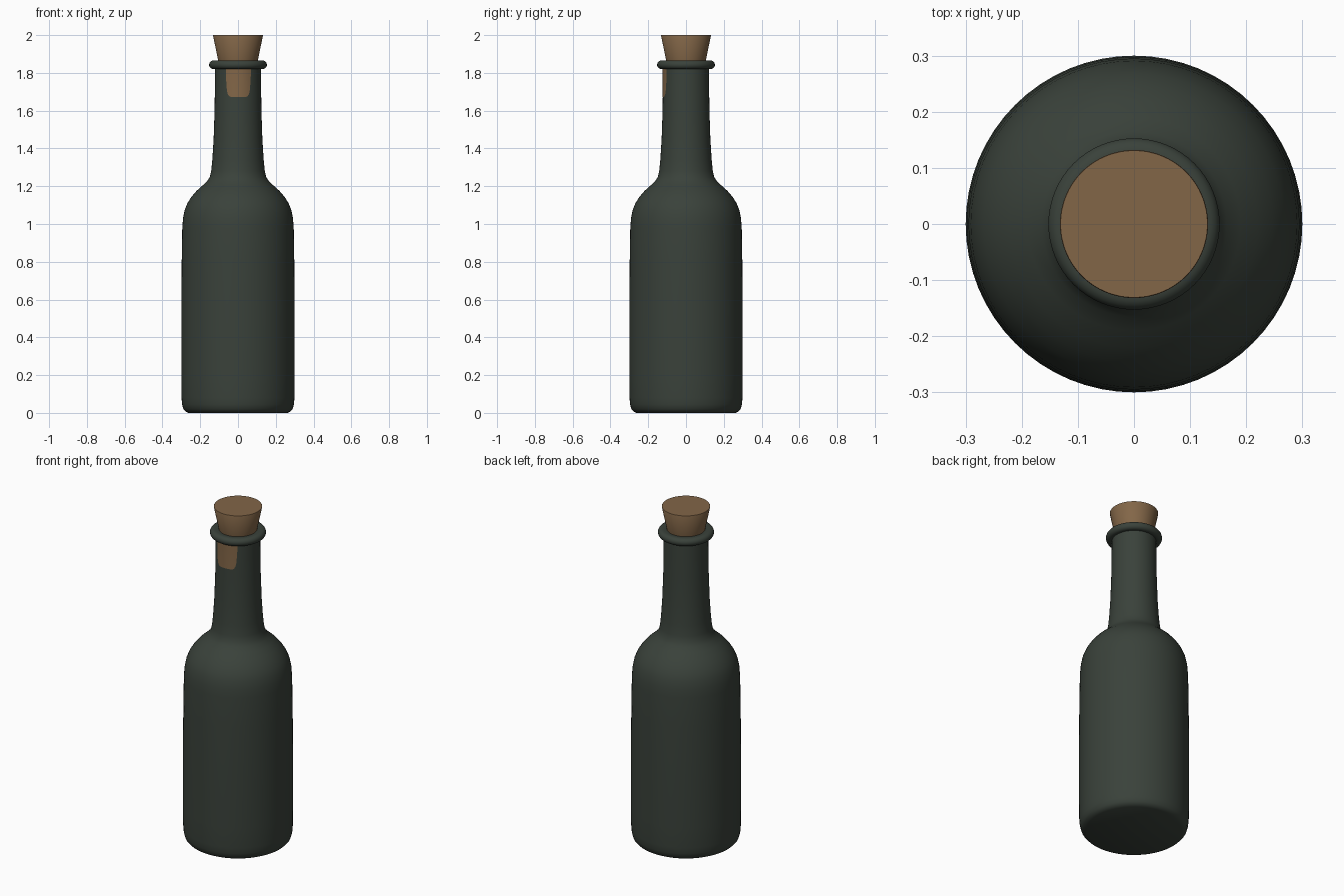
import bpy, bmesh, math

if "Cube" in bpy.data.objects:
    bpy.data.objects.remove(bpy.data.objects["Cube"])


def material(name, rgb):
    m = bpy.data.materials.new(name)
    m.diffuse_color = (*rgb, 1)
    m.use_nodes = True
    m.node_tree.nodes["Principled BSDF"].inputs["Base Color"].default_value = m.diffuse_color
    return m


GLASS = material("dark_green_glass", (0.042, 0.054, 0.043))
CORK = material("cork_brown", (0.225, 0.133, 0.064))


def finish(name, bm, mat, angle):
    bmesh.ops.recalc_face_normals(bm, faces=bm.faces)
    me = bpy.data.meshes.new(name)
    bm.to_mesh(me)
    bm.free()
    me.materials.append(mat)
    ob = bpy.data.objects.new(name, me)
    bpy.context.collection.objects.link(ob)
    bpy.ops.object.select_all(action='DESELECT')
    ob.select_set(True)
    bpy.context.view_layer.objects.active = ob
    bpy.ops.object.shade_smooth_by_angle(angle=math.radians(angle))
    return ob


def lathe(name, profile, mat, angle=40, n=64):
    """Revolve (radius, z) points about z; both ends are capped."""
    bm = bmesh.new()
    rings = [[bm.verts.new((r * math.cos(2 * math.pi * i / n),
                            r * math.sin(2 * math.pi * i / n), z))
              for i in range(n)] for r, z in profile]
    for a, b in zip(rings, rings[1:]):
        for i in range(n):
            j = (i + 1) % n
            bm.faces.new((a[i], a[j], b[j], b[i]))
    bm.faces.new(rings[0])
    bm.faces.new(rings[-1])
    return finish(name, bm, mat, angle)


# Bottle: base, body, shoulder and neck
lathe("bottle", [
    (0.262, 0.0), (0.278, 0.008), (0.289, 0.02), (0.296, 0.045), (0.299, 0.08),
    (0.300, 0.20), (0.300, 0.55), (0.298, 0.80), (0.295, 0.98), (0.291, 1.03),
    (0.282, 1.075), (0.268, 1.11), (0.247, 1.143), (0.220, 1.175),
    (0.190, 1.202), (0.165, 1.225), (0.150, 1.248), (0.142, 1.28),
    (0.136, 1.34), (0.129, 1.45), (0.124, 1.60), (0.122, 1.75), (0.121, 1.84)], GLASS)

# Rounded lip at the mouth
lip = [(0.130 + 0.023 * math.cos(t), 1.843 + 0.023 * math.sin(t))
       for t in (math.radians(-110 + 20 * k) for k in range(11))]
lathe("lip", lip + [(0.122, 1.866), (0.100, 1.862)], GLASS)

# Tapered cork stopper
lathe("cork", [(0.102, 1.84), (0.106, 1.87), (0.132, 1.998), (0.131, 2.0)], CORK)


# Cork-coloured patch on the front of the neck, with rounded lower corners
def neck_radius(z):
    return 0.122 + 0.002 * max(0, (1.75 - z) / 0.15)


bm = bmesh.new()
cols, rows = 12, []
for z, half in ((1.672, 0.040), (1.678, 0.050), (1.69, 0.057), (1.71, 0.061),
                (1.75, 0.064), (1.79, 0.066), (1.822, 0.066)):
    r = neck_radius(z) + 0.0015
    row = []
    for i in range(cols + 1):
        x = 0.002 + half * (2 * i / cols - 1)
        row.append(bm.verts.new((x, -math.sqrt(r * r - x * x), z)))
    rows.append(row)
for a, b in zip(rows, rows[1:]):
    for i in range(cols):
        bm.faces.new((a[i], a[i + 1], b[i + 1], b[i]))
patch = finish("neck_patch", bm, CORK, 60)
if patch.data.polygons[0].normal.y > 0:
    patch.data.flip_normals()
